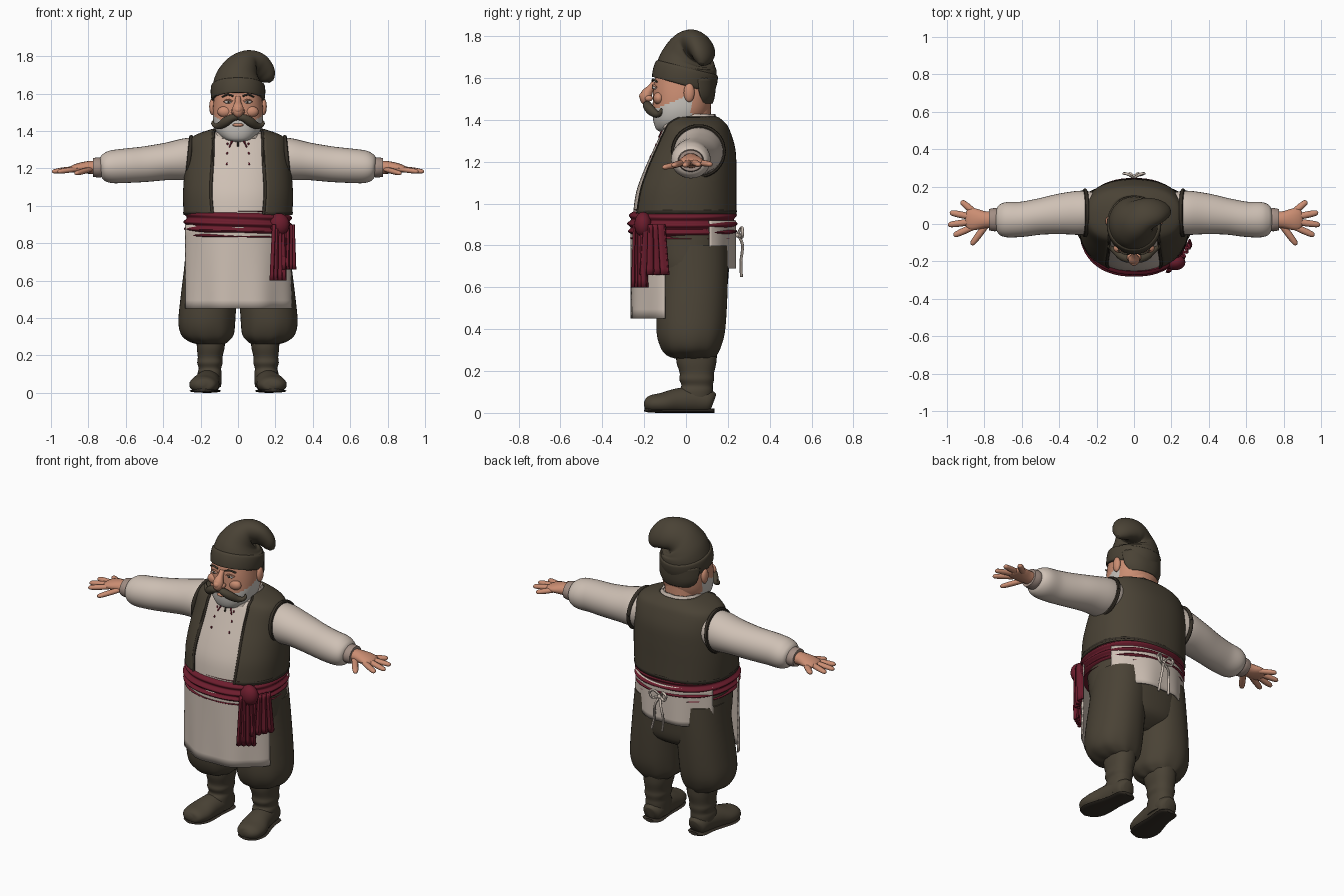
import bpy, bmesh, math
from mathutils import Vector

if "Cube" in bpy.data.objects:
    bpy.data.objects.remove(bpy.data.objects["Cube"])

made = []
SIDES = (("left_", 1), ("right_", -1))


def paint(name, *rgb):
    m = bpy.data.materials.new(name)
    m.use_nodes = True
    m.diffuse_color = (*rgb, 1)
    m.node_tree.nodes["Principled BSDF"].inputs["Base Color"].default_value = (*rgb, 1)
    return m


BROWN = paint("brown wool", .068, .055, .036)
TRIM = paint("dark trim", .035, .028, .02)
LINEN = paint("linen", .62, .53, .46)
RED = paint("wine red", .15, .012, .026)
SKIN = paint("skin", .6, .27, .17)
STUBBLE = paint("grey stubble", .58, .55, .51)
CUFF = paint("cuff cloth", .36, .27, .23)
WHITE = paint("eye white", .75, .7, .65)


def blend(rows, t):
    """Smooth interpolation through rows of numbers."""
    last = len(rows) - 1
    i = min(int(t * last), last - 1)
    s = t * last - i
    a, b, c, d = (rows[max(0, min(last, i + k))] for k in (-1, 0, 1, 2))
    return [q + s * (r - p + s * (2 * p - 5 * q + 4 * r - w + s * (3 * (q - r) + w - p))) / 2
            for p, q, r, w in zip(a, b, c, d)]


def surface(name, f, nu, nv, mat, closed=True, thick=0, floor=None):
    bm = bmesh.new()
    cols = nu if closed else nu + 1
    grid = []
    for j in range(nv + 1):
        ring = []
        for i in range(cols):
            p = Vector(f(i / nu, j / nv))
            if floor is not None:
                p.z = max(p.z, floor)
            ring.append(bm.verts.new(p))
        grid.append(ring)
    for low, high in zip(grid, grid[1:]):
        for i in range(nu):
            k = (i + 1) % cols
            bm.faces.new((low[i], low[k], high[k], high[i]))
    if closed and not thick:
        bm.faces.new(grid[0])
        bm.faces.new(grid[-1])
    bmesh.ops.recalc_face_normals(bm, faces=bm.faces)
    mesh = bpy.data.meshes.new(name)
    bm.to_mesh(mesh)
    bm.free()
    mesh.materials.append(mat)
    ob = bpy.data.objects.new(name, mesh)
    bpy.context.collection.objects.link(ob)
    made.append(ob)
    if thick:
        mod = ob.modifiers.new("Thickness", "SOLIDIFY")
        mod.thickness, mod.offset = thick, 0
    return ob


def section(rows, power=2.3, bump=None, side=1):
    """Stacked rounded sections: z, centre x, half width, front y, back y, front gap."""
    def f(u, v):
        z, cx, rx, front, back, *gap = blend(rows, v)
        g = gap[0] if gap else 0
        a = math.tau * (.75 + g + u * (1 - 2 * g))
        c, s = math.cos(a), math.sin(a)
        r = bump(u, v) if bump else 0
        x = math.copysign(abs(c) ** (2 / power), c) * (rx + r)
        y = math.copysign(abs(s) ** (2 / power), s) * ((back - front) / 2 + r)
        return side * (cx + x), (front + back) / 2 + y, z
    return f


def loft(name, rows, mat, nu=48, nv=24, thick=0, **kw):
    return surface(name, section(rows, **kw), nu, nv, mat, len(rows[0]) < 6, thick)


def tube(name, rows, mat, nu=16, nv=16, side=1, floor=None):
    """Swept tube: x, y, z, side radius, up radius."""
    pts = [blend(rows, j / nv) for j in range(nv + 1)]
    frames, across = [], None
    for j, p in enumerate(pts):
        t = (Vector(pts[min(j + 1, nv)][:3]) - Vector(pts[max(j - 1, 0)][:3])).normalized()
        if across is None:
            across = Vector((1, 0, 0)) if abs(t.z) > .7 else Vector((0, 0, 1)).cross(t)
        across = (across - t * across.dot(t)).normalized()
        frames.append((Vector(p[:3]), across * p[3], t.cross(across) * p[4]))

    def f(u, v):
        o, a, b = frames[round(v * nv)]
        q = o + a * math.cos(math.tau * u) + b * math.sin(math.tau * u)
        return side * q.x, q.y, q.z
    return surface(name, f, nu, nv, mat, floor=floor)


def cord(name, pts, r, mat, **kw):
    return tube(name, [(*p, r, r) for p in pts], mat, nu=8, **kw)


def ball(name, loc, size, mat, side=1):
    def f(u, v):
        a, b = math.tau * u, math.pi * (.01 + .98 * v)
        d = (math.cos(a) * math.sin(b), math.sin(a) * math.sin(b), math.cos(b))
        x, y, z = (o + s * k for o, s, k in zip(loc, size, d))
        return side * x, y, z
    return surface(name, f, 20, 12, mat)


# Shirt, waistcoat and its edging
vest_rows = [(.95, 0, .285, -.25, .235, .07), (1.06, 0, .288, -.235, .235, .075),
             (1.16, 0, .282, -.2, .235, .075), (1.26, 0, .27, -.155, .23, .075),
             (1.345, 0, .255, -.115, .205, .08), (1.38, 0, .21, -.1, .185, .1),
             (1.41, 0, .12, -.085, .15, .18)]
shirt_rows = [(z - .008, cx, rx - .018, front - .004, back - .016)
              for z, cx, rx, front, back, gap in vest_rows]
loft("shirt", shirt_rows, LINEN)
loft("waistcoat", vest_rows, BROWN, nu=64, thick=.012)
vest = section(vest_rows)
steps = [k / 12 for k in range(13)]
for tag, u in (("left_", 0), ("right_", 1)):
    cord(tag + "waistcoat_edge", [vest(u, v) for v in steps], .009, TRIM, nv=30)
cord("waistcoat_hem", [vest(u, .03) for u in steps], .009, TRIM, nv=48)

# Shirt neckline with ties and embroidery
front_of = section(shirt_rows)
cord("neck_slit", [front_of(0, v) for v in (.62, .75, .9)], .005, TRIM)
for tag, d in SIDES:
    cord(tag + "embroidery", [front_of(d * .018, v) for v in (.66, .78, .9)], .004, RED)
    cord(tag + "tie", [front_of(d * .008 * k, .82 - .07 * k) for k in range(4)], .004, RED)
    for k in range(3):
        ball(tag + "stitch_%d" % k, front_of(d * .03, .45 + .1 * k), (.005, .004, .008), RED)
loft("collar", [(1.36, 0, .135, -.12, .15), (1.39, 0, .125, -.115, .145),
                (1.425, 0, .108, -.085, .132)], LINEN, thick=.012,
     bump=lambda u, v: .003 * math.sin(u * 75))

# Arms and hands
for tag, s in SIDES:
    tube(tag + "sleeve", [(.18, .06, 1.265, .1, .1), (.27, .06, 1.25, .118, .112),
                          (.38, .055, 1.237, .11, .1), (.5, .04, 1.222, .097, .095),
                          (.6, .025, 1.214, .094, .092), (.68, .023, 1.208, .094, .087),
                          (.72, .023, 1.206, .08, .07), (.735, .023, 1.205, .055, .05)],
         LINEN, nu=32, nv=32, side=s)
    ring = [(.262 - .012 * math.sin(a), .06 + .12 * math.cos(a), 1.25 + .118 * math.sin(a))
            for a in (math.tau * k / 16 for k in range(17))]
    cord(tag + "armhole_edge", ring, .011, TRIM, nv=40, side=s)
    tube(tag + "cuff", [(.72, .023, 1.205, .058, .05), (.745, .023, 1.205, .062, .054),
                        (.775, .023, 1.205, .057, .05)], CUFF, nu=24, side=s)
    tube(tag + "palm", [(.75, .023, 1.205, .042, .036), (.8, .023, 1.205, .046, .034),
                        (.85, .025, 1.203, .058, .026), (.885, .025, 1.198, .055, .018),
                        (.9, .025, 1.196, .035, .01)], SKIN, side=s)
    digits = {"thumb": ((.79, -.005, 1.195), (.87, -.112, 1.172)),
              "index_finger": ((.86, -.015, 1.197), (.965, -.062, 1.182)),
              "middle_finger": ((.87, .012, 1.199), (.995, -.005, 1.182)),
              "ring_finger": ((.87, .038, 1.199), (.985, .062, 1.185)),
              "little_finger": ((.85, .06, 1.197), (.925, .122, 1.187))}
    for part, (root, tip) in digits.items():
        rows = []
        for t, k in ((0, 1), (.5, 1.05), (.85, .9), (.96, .6), (1, .15)):
            rows.append((*Vector(root).lerp(Vector(tip), t), .017 * k, .014 * k))
        tube(tag + part, rows, SKIN, nu=10, nv=12, side=s)

# Breeches and boots
loft("breeches_seat", [(.5, 0, .1, -.05, .1), (.56, 0, .24, -.13, .185), (.68, 0, .275, -.17, .205),
                       (.8, 0, .275, -.2, .215), (.9, 0, .27, -.22, .22)], BROWN)
for tag, s in SIDES:
    loft(tag + "breeches_leg",
         [(.26, .145, .07, -.05, .13), (.275, .155, .105, -.09, .145), (.31, .162, .14, -.12, .165),
          (.38, .166, .152, -.14, .185), (.5, .158, .15, -.14, .195), (.65, .145, .145, -.13, .2),
          (.8, .13, .145, -.13, .2)], BROWN, side=s, power=2.15,
         bump=lambda u, v: .006 * math.sin(u * 57) * (1 - v) ** 3)
    loft(tag + "boot_shaft",
         [(.03, .15, .06, -.03, .12), (.1, .152, .064, -.035, .128), (.13, .15, .06, -.022, .128),
          (.16, .15, .068, -.032, .134), (.19, .149, .066, -.03, .134), (.24, .146, .074, -.045, .145),
          (.29, .145, .076, -.048, .148)], BROWN, nu=32, side=s)
    tube(tag + "boot_foot",
         [(.15, .13, .05, .03, .04), (.151, .11, .055, .056, .055), (.155, .04, .06, .064, .065),
          (.167, -.04, .055, .07, .062), (.18, -.11, .045, .08, .052), (.187, -.165, .043, .07, .043),
          (.19, -.19, .045, .048, .03), (.19, -.2, .046, .015, .01)],
         BROWN, nu=28, nv=28, side=s, floor=.008)
    tube(tag + "boot_sole",
         [(.15, .135, .01, .03, .01), (.151, .11, .01, .06, .01), (.16, .02, .01, .062, .01),
          (.18, -.11, .01, .08, .01), (.188, -.175, .012, .06, .01), (.19, -.198, .015, .02, .008)],
         TRIM, nu=16, side=s, floor=0)


# Apron and back flap
def drape(start, end, rx, ry, top, bottom):
    def f(u, v):
        a = math.radians(start + u * (end - start))
        w = 1 + .02 * v * math.sin(u * 21)
        return rx * w * math.cos(a), ry * w * math.sin(a), top + v * (bottom - top)
    return f


surface("apron", drape(202, 338, .302, .262, .9, .45), 48, 10, LINEN, False, .008)
surface("back_flap", drape(28, 152, .292, .236, .92, .69), 40, 8, LINEN, False, .008)
for tag, s in SIDES:
    cord(tag + "bow_loop", [(0, .245, .85), (.03, .265, .885), (.055, .27, .87),
                            (.04, .268, .84), (0, .25, .85)], .007, LINEN, side=s)
    cord(tag + "bow_end", [(0, .25, .85), (.02, .27, .8), (.03, .262, .72), (.035 + .01 * s, .265, .65)],
         .007, LINEN, side=s)
ball("bow_knot", (0, .25, .85), (.014, .014, .014), LINEN)


# Sash, knot and pleated ends
def folds(u, v):
    return .008 * math.sin(v * 25 + 1.5 * math.sin(u * math.tau)) - .004


loft("sash", [(.83, 0, .272, -.262, .23), (.87, 0, .285, -.275, .24), (.92, 0, .288, -.276, .242),
              (.972, 0, .278, -.258, .236)], RED, nu=64, nv=40, bump=folds)


def pleats(x0, y0, x1, y1, bottom):
    def f(u, v):
        k = .008 * math.sin(u * 24)
        flare = (u - .5) * (.75 + .35 * v)
        return ((x0 + x1) / 2 + (x1 - x0) * flare + k, (y0 + y1) / 2 + (y1 - y0) * flare - k,
                .9 + v * (bottom - .9))
    return f


surface("sash_long_end", pleats(.175, -.25, .255, -.195, .6), 32, 8, RED, False, .012)
surface("sash_short_end", pleats(.24, -.21, .305, -.095, .66), 32, 8, RED, False, .012)
ball("sash_knot", (.22, -.205, .9), (.055, .042, .06), RED)

# Head, with stubble on the jaw
loft("neck", [(1.34, 0, .1, -.08, .12), (1.5, 0, .1, -.08, .118)], SKIN, nv=4)
head = loft("head", [(1.342, 0, .03, -.12, -.04), (1.355, 0, .075, -.142, .02),
                     (1.39, 0, .112, -.155, .08), (1.44, 0, .13, -.16, .11),
                     (1.5, 0, .134, -.158, .125), (1.56, 0, .13, -.155, .13),
                     (1.64, 0, .12, -.14, .12)], SKIN, nu=64, nv=40)
head.data.materials.append(STUBBLE)
for face in head.data.polygons:
    c = face.center
    if c.y < .025 and c.z < 1.455 + max(0, .4 * (c.y + .14)):
        face.material_index = 1
loft("hair", [(1.48, 0, .115, -.13, .122, .36), (1.52, 0, .136, -.15, .133, .33),
              (1.6, 0, .136, -.15, .137, .31)], BROWN, nv=8, thick=.012)
tube("nose", [(0, -.15, 1.58, .014, .012), (0, -.17, 1.55, .018, .018), (0, -.188, 1.522, .03, .028),
              (0, -.188, 1.497, .028, .03), (0, -.175, 1.485, .012, .014)], SKIN)
ball("nose_tip", (0, -.2, 1.513), (.023, .024, .021), SKIN)
ball("lower_lip", (0, -.16, 1.432), (.03, .012, .009), SKIN)
for tag, s in SIDES:
    ball(tag + "nostril", (.023, -.178, 1.503), (.015, .02, .015), SKIN, s)
    ball(tag + "cheek", (.07, -.13, 1.503), (.04, .026, .03), SKIN, s)
    ball(tag + "ear", (.137, .015, 1.53), (.017, .026, .045), SKIN, s)
    ball(tag + "eye", (.053, -.148, 1.555), (.02, .012, .009), WHITE, s)
    ball(tag + "pupil", (.052, -.158, 1.555), (.006, .004, .007), TRIM, s)
    cord(tag + "eyelid", [(.03, -.155, 1.558), (.053, -.157, 1.567), (.076, -.142, 1.556)], .005, SKIN, side=s)
    cord(tag + "eyebrow", [(.025, -.16, 1.586), (.055, -.157, 1.594), (.085, -.14, 1.582)], .005, BROWN, side=s)
    tube(tag + "moustache",
         [(0, -.18, 1.472, .014, .014), (.03, -.185, 1.47, .022, .02), (.065, -.172, 1.45, .022, .025),
          (.095, -.148, 1.43, .018, .02), (.12, -.13, 1.427, .013, .013), (.135, -.12, 1.442, .009, .009),
          (.13, -.118, 1.456, .003, .003)], BROWN, nv=24, side=s)

# Floppy hat
tube("hat_crown", [(0, -.012, 1.575, .136, .148), (0, 0, 1.63, .138, .148), (.004, .008, 1.68, .124, .136),
                   (.022, .024, 1.725, .098, .115), (.055, .05, 1.75, .072, .098),
                   (.1, .068, 1.742, .058, .09), (.14, .076, 1.715, .046, .07),
                   (.165, .076, 1.685, .032, .045), (.178, .074, 1.665, .012, .015)],
     BROWN, nu=40, nv=40)
tube("hat_band", [(0, -.014, 1.566, .136, .148), (0, -.012, 1.574, .143, .154), (0, -.004, 1.61, .146, .157),
                  (0, .004, 1.642, .143, .153), (0, .006, 1.65, .134, .145)], BROWN, nu=40)

# Smooth shading with sharp edges kept
bpy.ops.object.select_all(action="DESELECT")
for ob in made:
    ob.select_set(True)
bpy.context.view_layer.objects.active = made[0]
bpy.ops.object.shade_smooth_by_angle(angle=math.radians(45))
